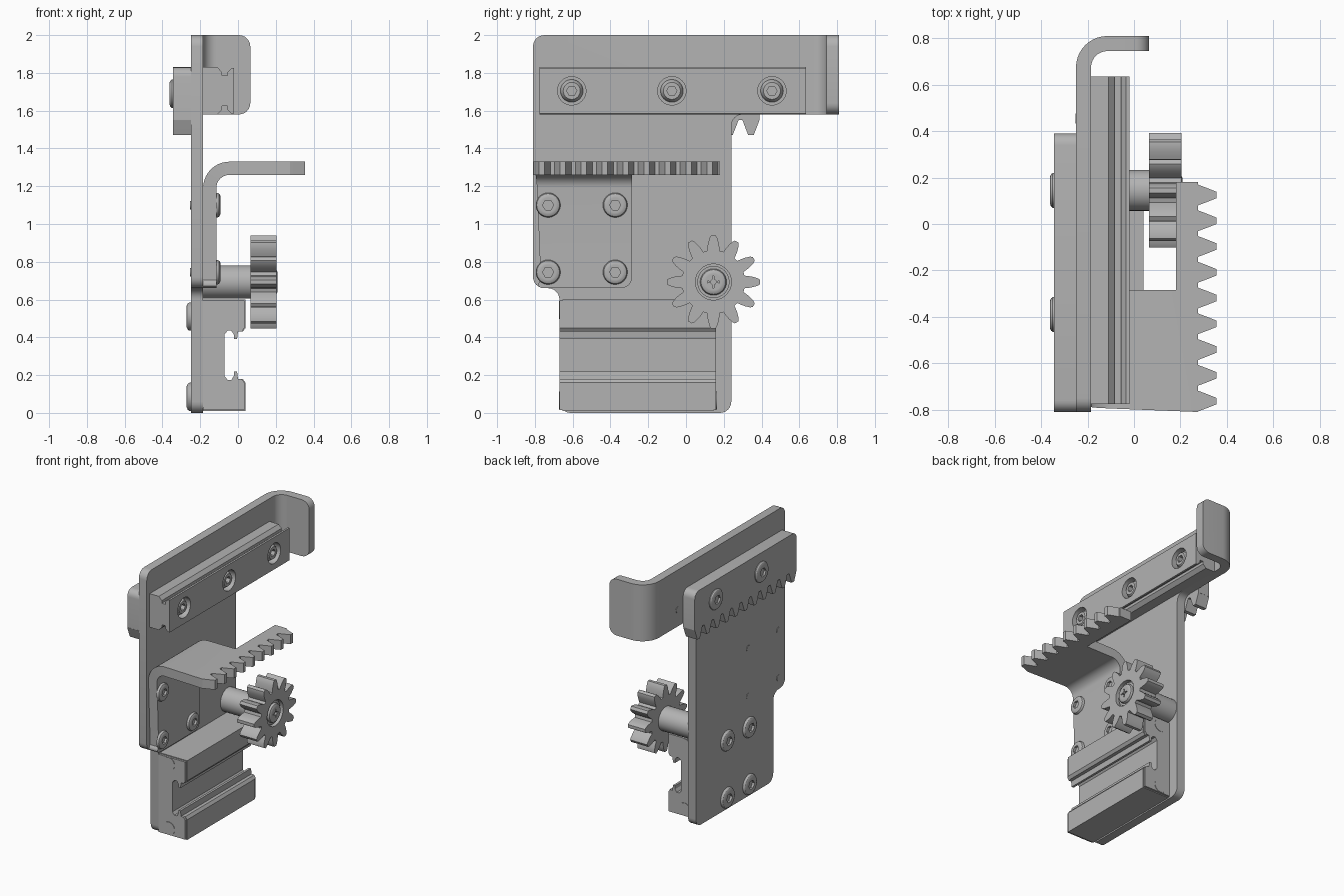
import bpy, bmesh, math
from mathutils import Vector

if "Cube" in bpy.data.objects:
    bpy.data.objects.remove(bpy.data.objects["Cube"], do_unlink=True)

GREY = bpy.data.materials.new("machined_grey")
GREY.use_nodes = True
GREY.diffuse_color = (0.45, 0.45, 0.45, 1)
GREY.node_tree.nodes["Principled BSDF"].inputs["Base Color"].default_value = (0.45, 0.45, 0.45, 1)


def finish(name, bm):
    bmesh.ops.recalc_face_normals(bm, faces=bm.faces)
    me = bpy.data.meshes.new(name)
    bm.to_mesh(me)
    bm.free()
    me.materials.append(GREY)
    ob = bpy.data.objects.new(name, me)
    bpy.context.collection.objects.link(ob)
    smooth(ob)
    return ob


def smooth(ob):
    bpy.ops.object.select_all(action="DESELECT")
    ob.select_set(True)
    bpy.context.view_layer.objects.active = ob
    bpy.ops.object.shade_smooth_by_angle(angle=math.radians(30))


def rounded(corners, steps=6):
    """Outline from (u, v) or (u, v, radius) corners, with round fillets."""
    out = []
    for i, c in enumerate(corners):
        p = Vector(c[:2])
        if len(c) == 2:
            out.append(tuple(p))
            continue
        a = (Vector(corners[i - 1][:2]) - p).normalized()
        b = (Vector(corners[(i + 1) % len(corners)][:2]) - p).normalized()
        r, centre = c[2], p + (a + b) * c[2]
        for k in range(steps + 1):
            t = math.pi / 2 * k / steps
            out.append(tuple(centre - b * r * math.cos(t) - a * r * math.sin(t)))
    return out


def slab(outline, axis, lo, hi):
    """Extrude an outline along x (0) or y (1)."""
    bm = bmesh.new()
    put = (lambda u, v, d: (d, u, v)) if axis == 0 else (lambda u, v, d: (u, d, v))
    face = bm.faces.new([bm.verts.new(put(u, v, lo)) for u, v in outline])
    top = bmesh.ops.extrude_face_region(bm, geom=[face])["geom"]
    move = Vector(put(0, 0, hi - lo))
    bmesh.ops.translate(bm, vec=move, verts=[v for v in top if isinstance(v, bmesh.types.BMVert)])
    return bm


def fold(bm, axis, start, back, radius):
    """Fold a flat sheet by a right angle towards +x, beyond start on the axis."""
    arc = radius * math.pi / 2
    normal = Vector((0, axis == 1, axis == 2))
    for i in range(11):
        geom = bm.verts[:] + bm.edges[:] + bm.faces[:]
        bmesh.ops.bisect_plane(bm, geom=geom, plane_co=normal * (start + arc * i / 10), plane_no=normal)
    for v in bm.verts:
        s = v.co[axis] - start
        if s > 0:
            r, t = radius - (v.co.x - back), min(s / radius, math.pi / 2)
            v.co[axis] = start + r * math.sin(t)
            v.co.x = back + radius - r * math.cos(t) + max(0, s - arc)
    return bm


def teeth(first, count, root, tip):
    """Rack tooth outline running towards -y."""
    out = []
    for i in range(count):
        c = first - i * PITCH
        out += [(c + .045, root), (c + .03, root + (tip - root) * .5), (c + .014, tip),
                (c - .014, tip), (c - .03, root + (tip - root) * .5), (c - .045, root)]
    return out


def lathe(name, x, y, z, rings, side=1, seg=48):
    """Spin (radius or radius function, height) rings around an x axis."""
    bm = bmesh.new()
    prev = None
    for rad, h in rings:
        ring = []
        for i in range(seg):
            a = math.tau * i / seg
            r = rad(a) if callable(rad) else rad
            ring.append(bm.verts.new((x + side * h, y + r * math.cos(a), z + r * math.sin(a))))
        if prev:
            for i in range(seg):
                j = (i + 1) % seg
                bm.faces.new((prev[i], prev[j], ring[j], ring[i]))
        else:
            bm.faces.new(ring)
        prev = ring
    bm.faces.new(prev)
    return finish(name, bm)


def hexagon(r):
    return lambda a: r * math.cos(math.pi / 6) / math.cos(a % (math.pi / 3) - math.pi / 6)


def cross(r):
    return lambda a: r if abs(a % (math.pi / 2) - math.pi / 4) > math.radians(32) else r * .45


def screw(name, x, y, z, r, h, side=1, socket=hexagon):
    lathe(name, x, y, z, [(r, 0), (r, h * .3), (r * .93, h * .7), (r * .75, h), (r * .6, h),
                          (socket(r * .45), h), (socket(r * .45), h * .2)], side)


def drill(ob, x0, x1, y, z, r):
    cutter = lathe("cutter", x0, y, z, [(r, 0), (r, x1 - x0)])
    mod = ob.modifiers.new("hole", "BOOLEAN")
    mod.operation, mod.object, mod.solver = "DIFFERENCE", cutter, "EXACT"
    bpy.context.view_layer.objects.active = ob
    bpy.ops.object.modifier_apply(modifier=mod.name)
    bpy.data.objects.remove(cutter, do_unlink=True)
    smooth(ob)


PITCH = 0.111
BACK, FACE = -0.25, -0.185

# Main plate with its folded end flange
end = 0.675 + 0.135 * math.pi / 2 + 0.18
outline = rounded([(-.67, 0, .06), (.24, 0, .06), (.24, 1.58, .06), (end, 1.58, .06), (end, 2, .06),
                   (-.81, 2, .06), (-.81, .66, .06), (-.67, .66, .06)])
finish("main_plate", fold(slab(outline, 0, BACK, FACE), 1, .675, BACK, .135))

# Folded bracket with a toothed edge
bend = 1.19
flat = bend + 0.14 * math.pi / 2 + 0.045
outline = rounded([(-.81, .66, .06), (-.285, .66, .06), (-.285, flat + .18), (.18, flat + .18), (.18, flat + .275)])
outline += teeth(.125, 9, flat + .275, flat + .355) + [(-.81, flat + .275)]
finish("toothed_bracket", fold(slab(outline, 0, FACE, -.115), 2, bend, FACE, .14))
for y in (-.73, -.375):
    for z in (.745, 1.1):
        screw("bracket_screw", -.115, y, z, .065, .022)
        lathe("bracket_screw_end", BACK, y, z, [(.022, 0), (.022, .003)], -1)

# Rear rack with downward teeth
outline = rounded([(-.81, 1.55), (-.81, 1.83, .05), (.39, 1.83, .05), (.39, 1.55)])
finish("rear_rack", slab(outline + teeth(.344, 11, 1.55, 1.47), 0, -.345, BACK))
for y in (.145, -.39):
    screw("rack_screw", -.345, y, 1.69, .075, .018, -1)

# Guide rail with grooved sides and counterbored screws
half = [(FACE, -.125), (-.11, -.125), (-.085, -.1), (-.085, -.08), (-.055, -.08),
        (-.055, -.1), (-.035, -.12), (-.02, -.12)]
profile = [(x, 1.705 + z) for x, z in half] + [(x, 1.705 - z) for x, z in reversed(half)]
rail = finish("guide_rail", slab(profile, 1, -.775, .635))
for y in (-.605, -.075, .455):
    drill(rail, -.07, .05, y, 1.705, .075)
    screw("rail_screw", -.075, y, 1.705, .06, .045)
lathe("rail_screw_end", BACK, .455, 1.705, [(.022, 0), (.022, .003)], -1)

# Carriage with an open channel and end covers
half = [(FACE, -.295), (.04, -.295), (.04, -.145), (.025, -.125), (0, -.125), (-.005, -.085),
        (-.022, -.085), (-.022, -.11), (-.035, -.13), (-.055, -.13), (-.072, -.11)]


def channel(name, y0, y1, inset):
    pts = [(x - inset * (x > 0), z + inset * (z < -.2)) for x, z in half]
    outline = [(x, .305 + z) for x, z in pts] + [(x, .305 - z) for x, z in reversed(pts)]
    finish(name, slab(outline, 1, y0, y1))


channel("carriage_body", -.655, .145, 0)
for name, a, b in (("front", -.67, -.655), ("rear", .145, .16)):
    channel(name + "_cover", a, b, .006)
    for z in (.065, .545):
        ring = [(-.1 + .048 * math.cos(math.tau * i / 32), z + .048 * math.sin(math.tau * i / 32)) for i in range(32)]
        finish(name + "_cover_plug", slab(ring, 1, a - .003, b + .003))
for y in (-.125, -.385):
    for z in (.085, .51):
        screw("carriage_screw", BACK, y, z, .075, .022, -1)

# Pinion gear on its shaft
GY, GZ, COUNT = .145, .693, 12
tooth = [(.168, -11.5), (.19, -9.5), (.212, -7.3), (.235, -4.8), (.247, -2.6)]
tooth += [(r, -a) for r, a in reversed(tooth)]
outline = []
for i in range(COUNT):
    for r, a in tooth:
        t = math.radians(a + 360 * i / COUNT)
        outline.append((GY + r * math.cos(t), GZ + r * math.sin(t)))
gear = finish("pinion_gear", slab(outline, 0, .065, .205))
drill(gear, .175, .3, GY, GZ, .095)
lathe("gear_shaft", FACE, GY, GZ, [(.088, 0), (.088, .25)])
lathe("gear_washer", .175, GY, GZ, [(.085, 0), (.085, .012)])
screw("gear_screw", .187, GY, GZ, .07, .023, 1, cross)
